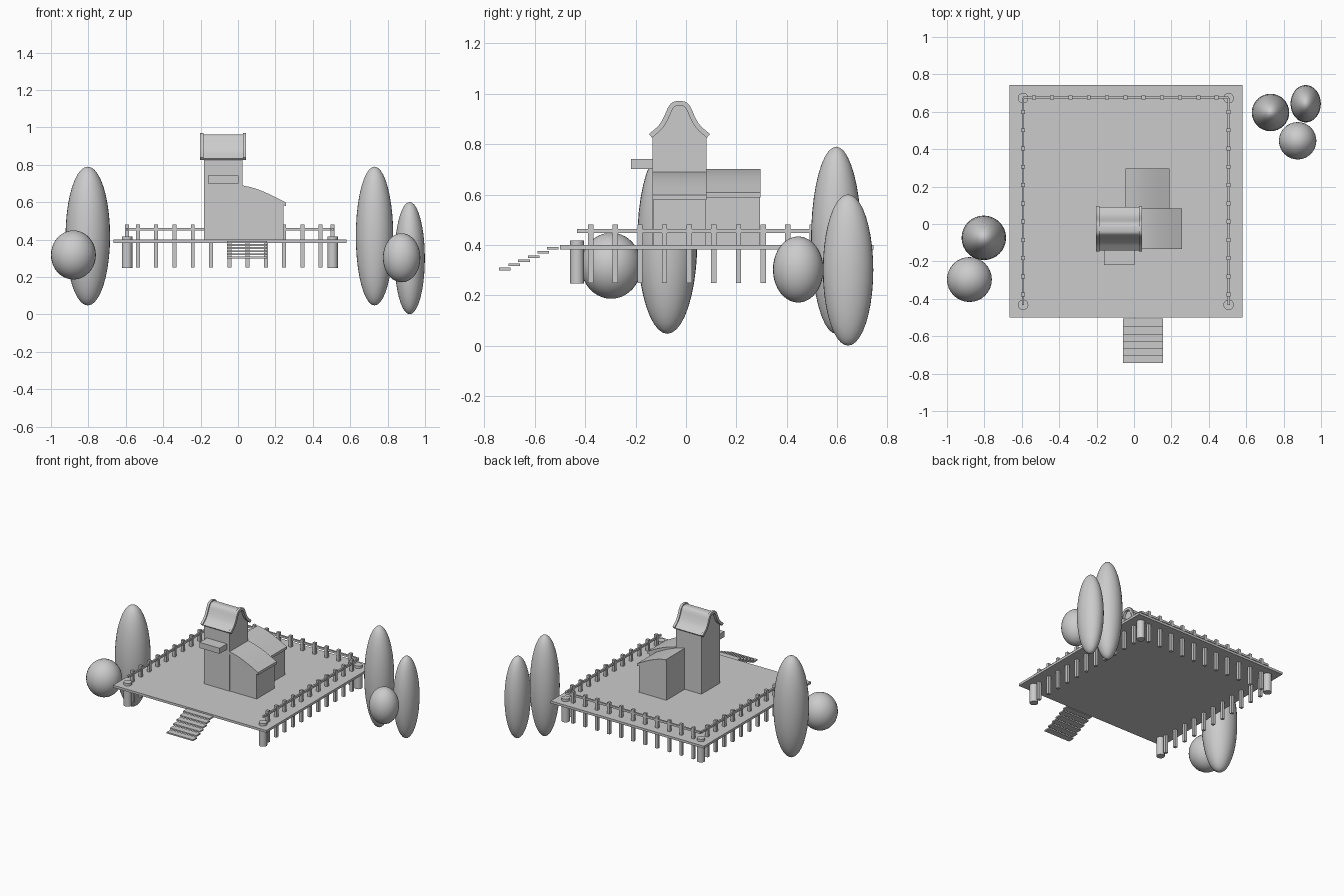
import bpy, bmesh, math
from mathutils import Vector

if "Cube" in bpy.data.objects:
    bpy.data.objects.remove(bpy.data.objects["Cube"])

grey = bpy.data.materials.new("plain_grey")
grey.diffuse_color = (0.6, 0.6, 0.6, 1)
grey.use_nodes = True
grey.node_tree.nodes["Principled BSDF"].inputs["Base Color"].default_value = grey.diffuse_color


def finish(name, bm, smooth=False):
    bmesh.ops.recalc_face_normals(bm, faces=bm.faces[:])
    me = bpy.data.meshes.new(name)
    bm.to_mesh(me)
    bm.free()
    me.materials.append(grey)
    ob = bpy.data.objects.new(name, me)
    bpy.context.collection.objects.link(ob)
    if smooth:
        bpy.ops.object.select_all(action='DESELECT')
        ob.select_set(True)
        bpy.context.view_layer.objects.active = ob
        bpy.ops.object.shade_smooth_by_angle(angle=math.radians(35))
    return ob


def box(name, x, y, z):
    bm = bmesh.new()
    bmesh.ops.create_cube(bm, size=1)
    for v in bm.verts:
        v.co = [(r[0] + r[1]) / 2 + c * (r[1] - r[0]) for r, c in zip((x, y, z), v.co)]
    return finish(name, bm)


def bar(name, c, s, z):
    return box(name, (c[0] - s / 2, c[0] + s / 2), (c[1] - s / 2, c[1] + s / 2), z)


def prism(name, outline, axis, a, b, smooth=True):
    """Extrude a (horizontal, z) outline along x or y from a to b."""
    bm = bmesh.new()
    place = (lambda h, z, d: (d, h, z)) if axis == 'x' else (lambda h, z, d: (h, d, z))
    rings = [[bm.verts.new(place(h, z, d)) for h, z in outline] for d in (a, b)]
    n = len(outline)
    for r in rings:
        bm.faces.new(r)
    for i in range(n):
        j = (i + 1) % n
        bm.faces.new((rings[0][i], rings[0][j], rings[1][j], rings[1][i]))
    return finish(name, bm, smooth)


def curve(pts, steps=4):
    """Smooth line through the points (Catmull-Rom)."""
    p = [Vector(q) for q in pts]
    p = [2 * p[0] - p[1]] + p + [2 * p[-1] - p[-2]]
    out = []
    for i in range(1, len(p) - 2):
        for k in range(steps):
            t = k / steps
            out.append(0.5 * (2 * p[i] + (p[i + 1] - p[i - 1]) * t
                       + (2 * p[i - 1] - 5 * p[i] + 4 * p[i + 1] - p[i + 2]) * t * t
                       + (3 * p[i] - p[i - 1] - 3 * p[i + 1] + p[i + 2]) * t ** 3))
    return out + [p[-2]]


def offset(line, d):
    """Shift a left-to-right line downwards along its normals."""
    out = []
    for i, q in enumerate(line):
        t = (line[min(i + 1, len(line) - 1)] - line[max(i - 1, 0)]).normalized()
        out.append(q + Vector((t.y, -t.x)) * d)
    return out


def ellipsoid(name, c, r):
    bm = bmesh.new()
    bmesh.ops.create_uvsphere(bm, u_segments=32, v_segments=20, radius=1)
    for v in bm.verts:
        v.co = [ci + ri * k for ci, ri, k in zip(c, r, v.co)]
    return finish(name, bm, True)


# deck
box("deck", (-0.665, 0.58), (-0.5, 0.743), (0.383, 0.4))

# round corner piles
X0, X1, Y0, Y1 = -0.593, 0.506, -0.432, 0.673
for i, (x, y) in enumerate([(X0, Y0), (X1, Y0), (X0, Y1), (X1, Y1)]):
    bm = bmesh.new()
    bmesh.ops.create_cone(bm, cap_ends=True, segments=20, radius1=0.028, radius2=0.028, depth=0.17)
    bmesh.ops.translate(bm, vec=(x, y, 0.333), verts=bm.verts[:])
    finish(f"corner_pile_{i}", bm, True)

# fence posts and rails on three sides
for i in range(11):
    d = 0.0977 * i
    for side, x in (("left", X0), ("right", X1)):
        bar(f"{side}_fence_post_{i}", (x, -0.378 + d), 0.021, (0.25, 0.482))
    bar(f"back_fence_post_{i}", (-0.535 + d, Y1 + 0.004), 0.021, (0.25, 0.482))
for side, x in (("left", X0), ("right", X1)):
    box(f"{side}_rail", (x - 0.006, x + 0.006), (Y0, Y1), (0.448, 0.463))
box("back_rail", (X0, X1), (Y1 - 0.002, Y1 + 0.01), (0.448, 0.463))

# stair treads
for i in range(6):
    y = -0.719 + 0.0381 * i
    box(f"stair_tread_{i}", (-0.06, 0.154), (y - 0.023, y + 0.023),
        (0.3 + 0.0165 * i, 0.31 + 0.0165 * i))

# tower roof: flared gable, with thicker trims at both ends
cy = -0.026
half = [(0.026, 0.967), (0.044, 0.948), (0.061, 0.910), (0.082, 0.875), (0.121, 0.84)]
ridge = curve([(cy - h, z) for h, z in reversed(half)] + [(cy, 0.971)]
              + [(cy + h, z) for h, z in half])
mid, under = offset(ridge, 0.008), offset(ridge, 0.019)
prism("tower_roof", mid + under[::-1], 'x', -0.19, 0.03)
for name, a in (("left", -0.202), ("right", 0.026)):
    prism(f"{name}_roof_trim", ridge + under[::-1], 'x', a, a + 0.017)

# tower walls follow the underside of the roof
gable = [p for p in offset(ridge, 0.015) if abs(p.x - cy) < 0.105]
prism("tower", [(-0.133, 0.4), (-0.133, 0.832)] + gable + [(0.081, 0.832), (0.081, 0.4)],
      'x', -0.182, 0.025)

# box balcony on the tower front
box("balcony", (-0.16, 0.003), (-0.218, -0.13), (0.701, 0.742))


# wings with curved roofs sloping down to the right
def wing(name, pts, wall_x, y0, y1):
    top = curve(pts)
    low = [p - Vector((0, 0.019)) for p in top]
    prism(f"{name}_roof", top + low[::-1], 'y', y0, y1)
    wall = [p - Vector((0, 0.004)) for p in top if p.x < wall_x - 0.004]
    e = 0.003
    prism(f"{name}_walls", [(pts[0][0], 0.4)] + wall + [(wall_x, pts[-1][1] + 0.003), (wall_x, 0.4)],
          'y', y0 + e, y1 - e)


slope = [(0.02, 0.691), (0.09, 0.674), (0.168, 0.643), (0.256, 0.598)]
wing("right_wing", slope, 0.243, -0.133, 0.082)
wing("back_wing", [(x - 0.066, z + 0.01) for x, z in slope], 0.177, 0.076, 0.296)

# trees and bushes
ellipsoid("left_tree", (-0.803, -0.074, 0.419), (0.119, 0.119, 0.371))
ellipsoid("left_bush", (-0.88, -0.297, 0.318), (0.12, 0.12, 0.131))
ellipsoid("right_tree", (0.73, 0.596, 0.419), (0.1, 0.1, 0.371))
ellipsoid("right_small_tree", (0.918, 0.643, 0.301), (0.081, 0.1, 0.3))
ellipsoid("right_bush", (0.875, 0.445, 0.303), (0.1, 0.1, 0.131))
